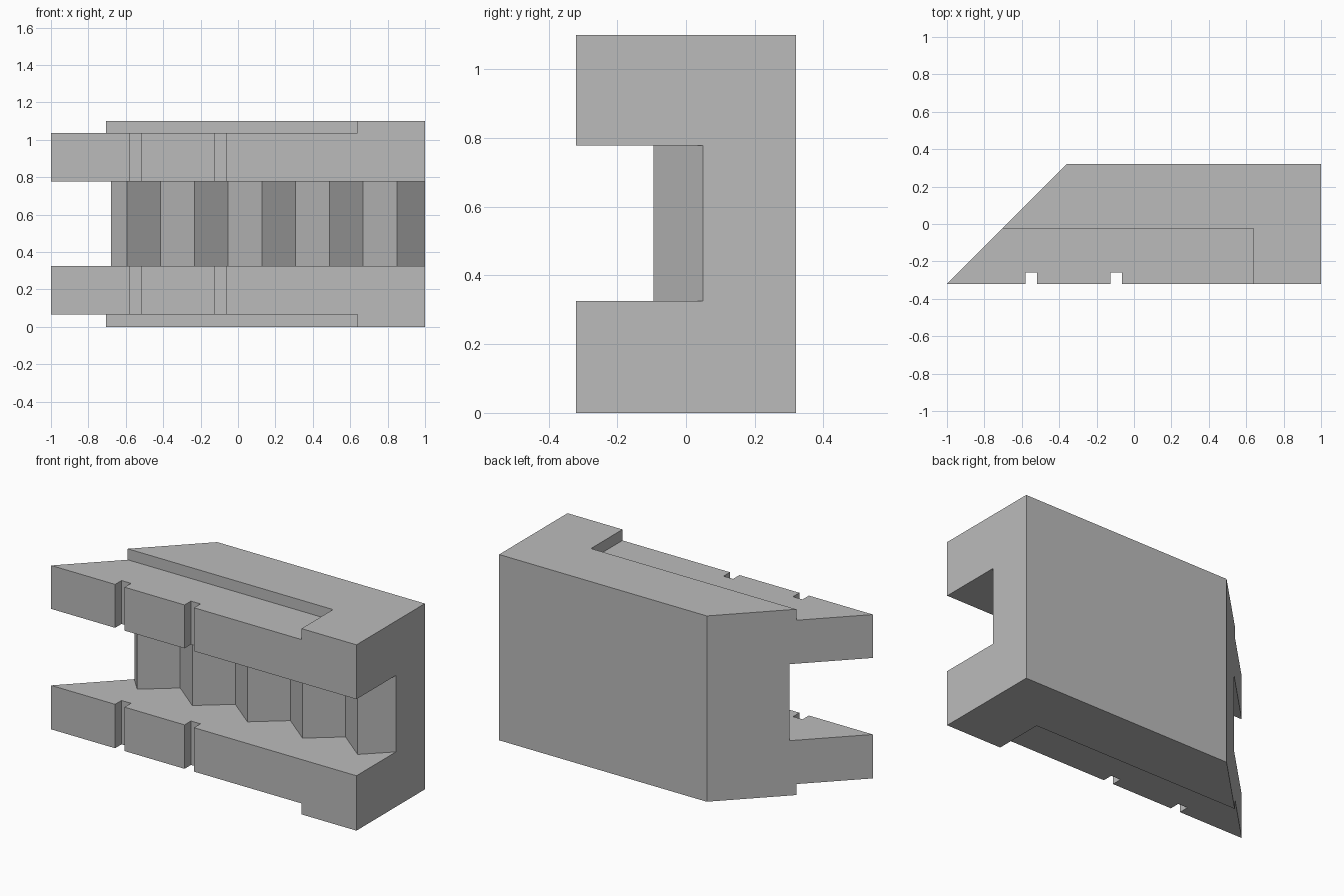
import bpy
import bmesh

cube = bpy.data.objects.get("Cube")
if cube:
    bpy.data.objects.remove(cube, do_unlink=True)

# Single flat grey
grey = bpy.data.materials.new("plain grey")
grey.use_nodes = True
colour = (0.5, 0.5, 0.5, 1)
grey.diffuse_color = colour
grey.node_tree.nodes["Principled BSDF"].inputs["Base Color"].default_value = colour


def prism(name, outline, low, high):
    """Extrude a plan outline between two heights."""
    bm = bmesh.new()
    base = bm.faces.new([bm.verts.new((x, y, low)) for x, y in outline])
    top = bmesh.ops.extrude_face_region(bm, geom=[base])["geom"]
    verts = [v for v in top if isinstance(v, bmesh.types.BMVert)]
    bmesh.ops.translate(bm, verts=verts, vec=(0, 0, high - low))
    bmesh.ops.recalc_face_normals(bm, faces=bm.faces)
    mesh = bpy.data.meshes.new(name)
    bm.to_mesh(mesh)
    bm.free()
    mesh.materials.append(grey)
    obj = bpy.data.objects.new(name, mesh)
    bpy.context.collection.objects.link(obj)
    return obj


def rect(x0, x1, y0, y1):
    return [(x0, y0), (x1, y0), (x1, y1), (x0, y1)]


def cut(target, cutter):
    """Subtract the cutter, bake the result and remove the cutter."""
    cutter.hide_render = True
    mod = target.modifiers.new("cut", "BOOLEAN")
    mod.operation = "DIFFERENCE"
    mod.solver = "EXACT"
    mod.object = cutter
    bpy.context.view_layer.objects.active = target
    bpy.ops.object.modifier_apply(modifier=mod.name)
    bpy.data.objects.remove(cutter, do_unlink=True)


HEIGHT, FRONT, BACK = 1.1, -0.32, 0.32
STEP = 0.065

# Main block with one slanted end
body = prism("clamp_body", [(-1, FRONT), (1, FRONT), (1, BACK), (-0.36, BACK)], 0, HEIGHT)

# Channel with a zigzag toothed back wall
PEAK, VALLEY, PITCH = -0.095, 0.05, 0.361
wall = [(1.05, 0.098)]
for i in range(5):
    x = 0.85 - i * PITCH
    wall.append((x, PEAK))
    if i < 4:
        wall.append((x - PITCH / 2, VALLEY))
wall.append((-0.72, 0.045))
channel = [(-1.2, -0.5), (1.05, -0.5)] + wall + [(-1.2, 0.045)]
cut(body, prism("channel_cutter", channel, 0.325, 0.778))

# Shallow steps on the top and underside
for low, high in ((-0.1, STEP), (HEIGHT - STEP, HEIGHT + 0.1)):
    cut(body, prism("step_cutter", rect(-1.2, 0.64, -0.5, -0.025), low, high))

# Upright slots in the front of both jaws
for x in (-0.55, -0.095):
    cut(body, prism("slot_cutter", rect(x - 0.031, x + 0.031, -0.5, -0.26), -0.1, HEIGHT + 0.1))
